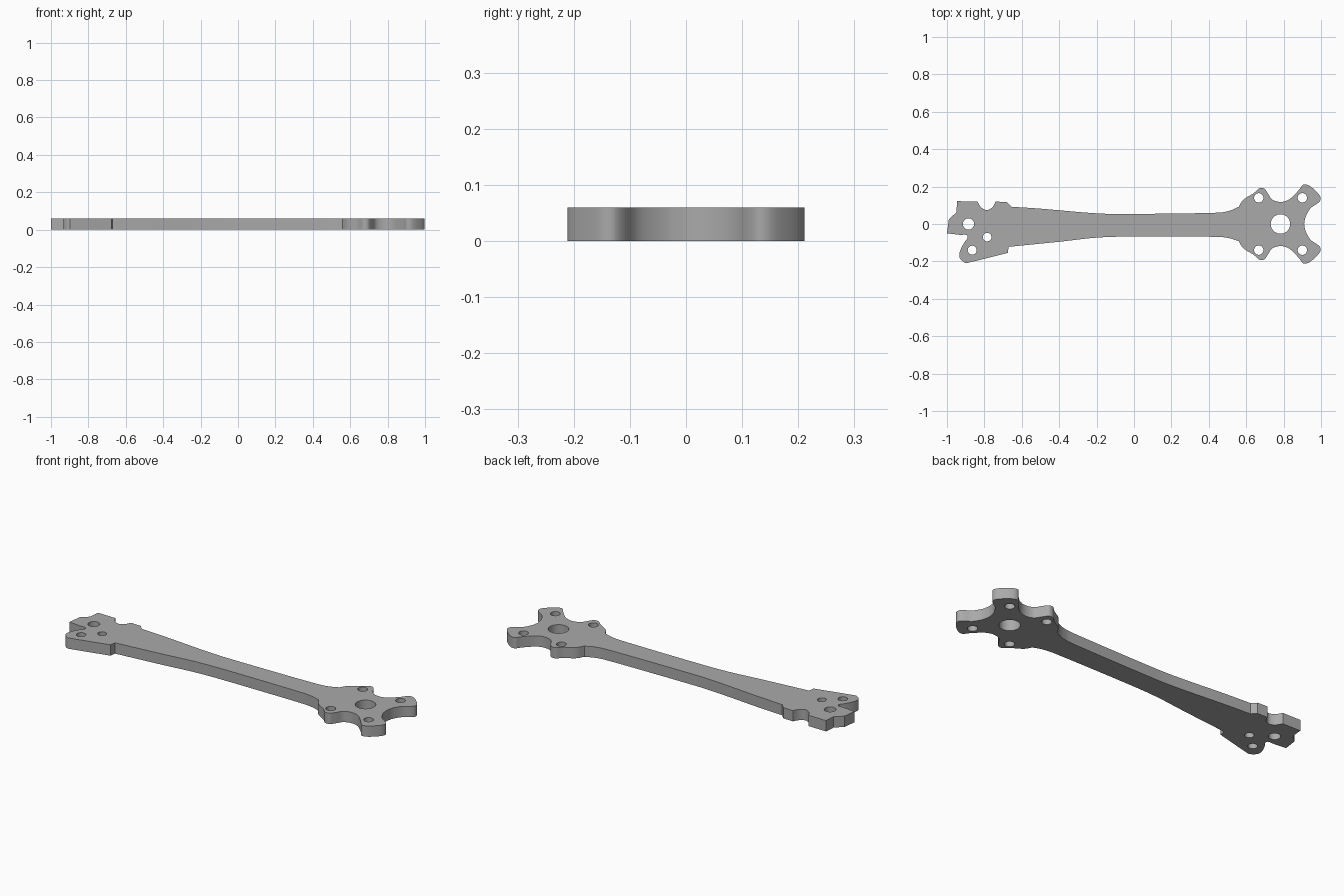
import bpy
import bmesh
import math
from mathutils import Vector

THICKNESS = 0.06

default_cube = bpy.data.objects.get("Cube")
if default_cube:
    bpy.data.objects.remove(default_cube, do_unlink=True)


def make_material(name, colour):
    material = bpy.data.materials.new(name)
    material.use_nodes = True
    material.diffuse_color = colour
    material.node_tree.nodes["Principled BSDF"].inputs["Base Color"].default_value = colour
    return material


def smooth_run(points, steps=5):
    """Catmull-Rom curve through the points, leaving out the last one."""
    pts = [Vector(p) for p in points]
    pts = [pts[0] * 2 - pts[1]] + pts + [pts[-1] * 2 - pts[-2]]
    result = []
    for a, b, c, d in zip(pts, pts[1:], pts[2:], pts[3:]):
        for i in range(steps):
            t = i / steps
            result.append(0.5 * (2 * b + (c - a) * t
                                 + (2 * a - 5 * b + 4 * c - d) * t ** 2
                                 + (3 * b - a - 3 * c + d) * t ** 3))
    return result


def straight_run(points):
    """Sharp-cornered run, leaving out the last point."""
    return [Vector(p) for p in points[:-1]]


def circle(x, y, radius, sides=32):
    return [Vector((x + radius * math.cos(math.tau * i / sides),
                    y + radius * math.sin(math.tau * i / sides)))
            for i in range(sides)]


def add_loop(bm, points):
    verts = [bm.verts.new((p.x, p.y, 0)) for p in points]
    return [bm.edges.new((v, verts[i - 1])) for i, v in enumerate(verts)]


def flip(points):
    """Mirror a run across the long axis and reverse its direction."""
    return [(x, -y) for x, y in reversed(points)]


# Motor mount: one half, from the beam root round both lugs to the axis
lugs = [(.56, .092), (.585, .13), (.64, .165), (.668, .19), (.695, .19),
        (.715, .165), (.74, .13), (.785, .118), (.83, .132), (.88, .18),
        (.905, .21), (.94, .203), (.985, .163), (.998, .135), (.985, .113),
        (.945, .085), (.918, .04), (.91, 0)]

# Beam edges
beam_back = [(-.655, .092), (-.5, .082), (-.2, .057), (0, .054), (.4, .059),
             (.5, .068), lugs[0]]
beam_front = [(.56, -.092), (.5, -.074), (.4, -.068), (0, -.067), (-.2, -.073),
              (-.4, -.095), (-.67, -.122)]

# Frame end: clamp tab, notch and rounded foot
foot_step = [beam_front[-1], (-.675, -.155)]
foot = [(-.675, -.155), (-.87, -.203), (-.905, -.206), (-.932, -.18),
        (-.93, -.145), (-.908, -.1), (-.892, -.08)]
notch = [(-.892, -.08), (-.889, -.068), (-.897, -.058), (-.93, -.058)]
tab = [(-.93, -.058), (-1, -.05), (-.99, .025), (-.95, .062),
       (-.945, .122), (-.837, .12)]
scallop = [(-.837, .12), (-.818, .09), (-.787, .074), (-.757, .09), (-.74, .12)]
shoulder = [(-.74, .12), (-.68, .117), beam_back[0]]

outline = (smooth_run(beam_back) + smooth_run(lugs) + smooth_run(flip(lugs))
           + smooth_run(beam_front) + straight_run(foot_step) + smooth_run(foot)
           + smooth_run(notch) + straight_run(tab) + smooth_run(scallop)
           + straight_run(shoulder))

# Shaft hole, motor screw holes and frame screw holes
holes = [circle(.783, 0, .052), circle(-.885, 0, .03),
         circle(-.785, -.07, .023), circle(-.865, -.14, .024)]
for side in (-1, 1):
    holes += [circle(x, side * .14, .025) for x in (.667, .9)]

# Fill the flat plate, then raise it to its thickness
bm = bmesh.new()
edges = []
for loop in [outline] + holes:
    edges += add_loop(bm, loop)
bmesh.ops.triangle_fill(bm, edges=edges, use_beauty=True, use_dissolve=False)
raised = bmesh.ops.extrude_face_region(bm, geom=bm.faces[:], use_keep_orig=True)
top_verts = [g for g in raised["geom"] if isinstance(g, bmesh.types.BMVert)]
bmesh.ops.translate(bm, verts=top_verts, vec=(0, 0, THICKNESS))
bmesh.ops.recalc_face_normals(bm, faces=bm.faces[:])

mesh = bpy.data.meshes.new("arm_plate")
bm.to_mesh(mesh)
bm.free()
mesh.materials.append(make_material("plain grey", (0.4, 0.4, 0.4, 1)))

arm = bpy.data.objects.new("arm_plate", mesh)
bpy.context.collection.objects.link(arm)
bpy.ops.object.select_all(action="DESELECT")
arm.select_set(True)
bpy.context.view_layer.objects.active = arm
bpy.ops.object.shade_smooth_by_angle(angle=math.radians(30))
